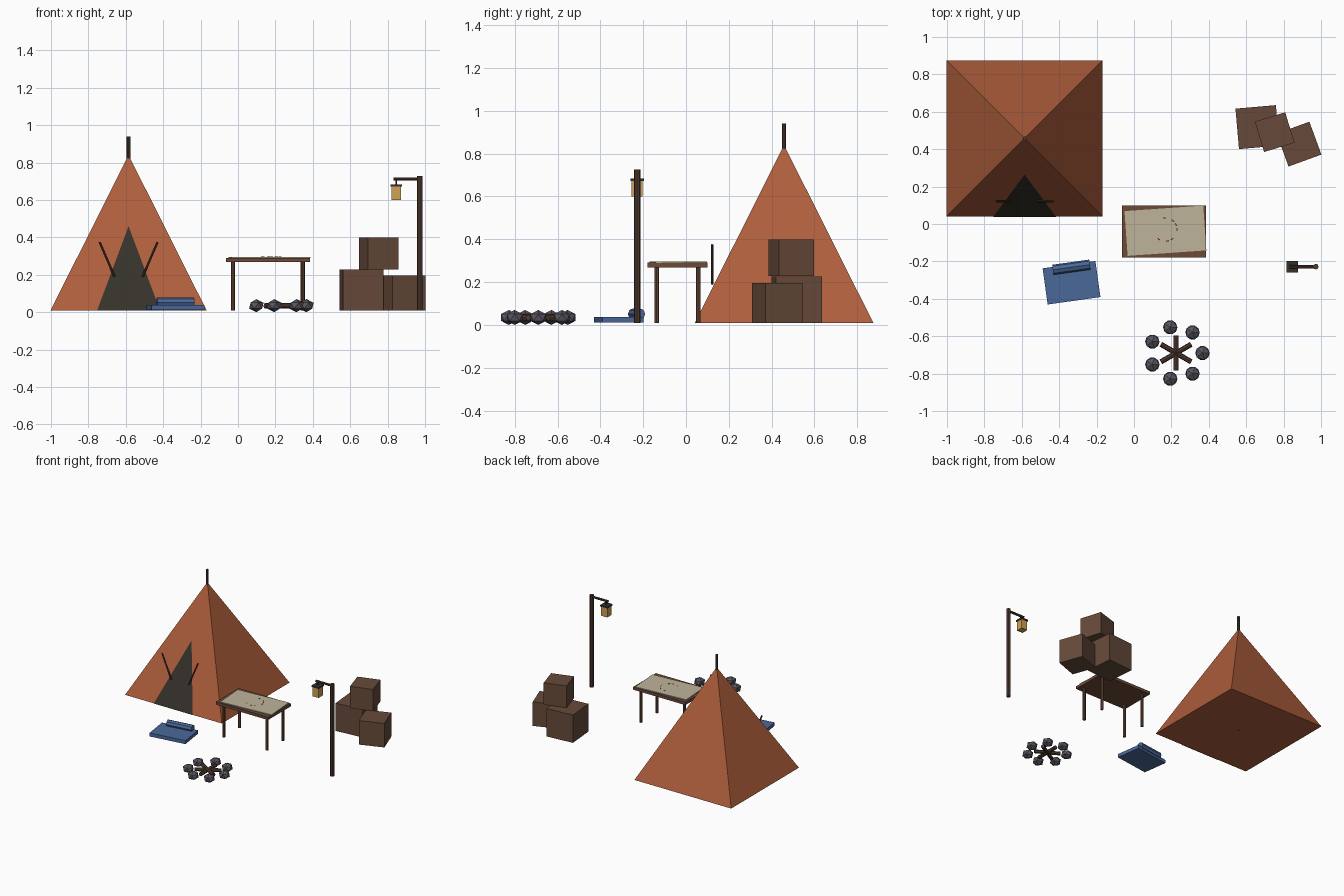
import bpy
import math
from mathutils import Vector

cube = bpy.data.objects.get("Cube")
if cube:
    bpy.data.objects.remove(cube, do_unlink=True)


def material(name, hexcode):
    """Flat material from an sRGB hex code, stored as linear values."""
    srgb = [int(hexcode[i:i + 2], 16) / 255 for i in (0, 2, 4)]
    rgba = [c / 12.92 if c < 0.04 else ((c + 0.055) / 1.055) ** 2.4 for c in srgb] + [1]
    mat = bpy.data.materials.new(name)
    mat.use_nodes = True
    mat.diffuse_color = rgba
    bsdf = next(n for n in mat.node_tree.nodes if n.type == 'BSDF_PRINCIPLED')
    bsdf.inputs["Base Color"].default_value = rgba
    bsdf.inputs["Roughness"].default_value = 0.9
    return mat


CANVAS = material("rust canvas", "AE5E3C")
DARK = material("near black", "36312A")
POST = material("dark wood", "533B30")
TABLE = material("table wood", "6C4A38")
CRATE = material("crate wood", "664A3A")
PAPER = material("parchment", "BFB49B")
BLUE = material("blue cloth", "4A689A")
STONE = material("grey stone", "5A5560")
AMBER = material("amber glass", "D0A254")
INK = material("red ink", "6E2A20")


def finish(name, mat):
    obj = bpy.context.object
    obj.name = name
    obj.data.materials.append(mat)
    return obj


def box(name, mat, loc, size, turn=0):
    bpy.ops.mesh.primitive_cube_add(size=1, location=loc, rotation=(0, 0, math.radians(turn)))
    bpy.context.object.scale = size
    return finish(name, mat)


def rod(name, mat, start, end, radius, sides=8):
    a, b = Vector(start), Vector(end)
    axis = b - a
    bpy.ops.mesh.primitive_cylinder_add(
        vertices=sides, radius=radius, depth=axis.length, location=(a + b) / 2,
        rotation=axis.to_track_quat('Z', 'Y').to_euler())
    return finish(name, mat)


GROUND = 0.01

# Tent: four-sided pyramid with a pole through the peak
tx, ty, half, rise = -0.585, 0.458, 0.417, 0.83
bpy.ops.mesh.primitive_cone_add(vertices=4, radius1=half * math.sqrt(2), depth=rise,
                                location=(tx, ty, GROUND + rise / 2),
                                rotation=(0, 0, math.radians(45)))
finish("tent", CANVAS)
rod("tent_pole", POST, (tx, ty, GROUND), (tx, ty, 0.94), 0.01)

# Tent opening: a triangular plate lying on the front slope
door_w, door_h = 0.168, 0.45
front = ty - half - 0.003
mesh = bpy.data.meshes.new("tent_opening")
mesh.from_pydata([(tx - door_w, front, GROUND), (tx + door_w, front, GROUND),
                  (tx, front + door_h * half / rise, GROUND + door_h)], [], [(0, 1, 2)])
mesh.materials.append(DARK)
door = bpy.data.objects.new("tent_opening", mesh)
bpy.context.collection.objects.link(door)

# Leaning sticks beside the opening
for side, label in ((-1, "right"), (1, "left")):
    rod("flap_stick_" + label, POST, (tx + side * 0.075, 0.122, 0.19),
        (tx + side * 0.155, 0.122, 0.375), 0.006)

# Table with four legs
cx, cy = 0.16, -0.04
box("table_top", TABLE, (cx, cy, 0.28), (0.45, 0.28, 0.022))
for sx in (-1, 1):
    for sy in (-1, 1):
        x, y = cx + sx * 0.186, cy + sy * 0.097
        rod("table_leg", TABLE, (x, y, GROUND), (x, y, 0.272), 0.011)

# Map on the table with a broken ring of ink dashes
box("map_sheet", PAPER, (0.168, -0.036, 0.293), (0.422, 0.24, 0.005), -4 + 8)
for angle in (-80, -55, -125, 0, 25, 50, 95):
    a = math.radians(angle)
    box("map_mark", INK, (0.168 + 0.062 * math.cos(a), -0.03 + 0.062 * math.sin(a), 0.296),
        (0.006, 0.016, 0.002), angle)

# Stacked crates
for label, x, y, base, size, turn in (("large", 0.66, 0.518, GROUND, 0.217, 5),
                                      ("medium", 0.882, 0.427, GROUND, 0.187, 20),
                                      ("top", 0.752, 0.491, 0.229, 0.17, 17)):
    box("crate_" + label, CRATE, (x, y, base + size / 2), (size, size, size), turn)

# Lantern post with arm, hook, cap and glass
px, py, lx = 0.972, -0.228, 0.846
rod("lamp_post", POST, (px, py, GROUND), (px, py, 0.727), 0.015)
rod("lamp_arm", POST, (lx - 0.015, py, 0.712), (px, py, 0.712), 0.009)
rod("lantern_hook", DARK, (lx, py, 0.68), (lx, py, 0.71), 0.005)
box("lantern_glass", AMBER, (lx, py, 0.637), (0.052, 0.052, 0.075))
box("lantern_cap", DARK, (lx, py, 0.678), (0.062, 0.062, 0.012))

# Sleeping mat with a rolled pillow at the back
box("sleeping_mat", BLUE, (-0.334, -0.314, 0.0245), (0.285, 0.195, 0.027), 8)
roll = Vector((math.cos(math.radians(8)), math.sin(math.radians(8)), 0)) * 0.1
mid = Vector((-0.335, -0.231, 0.051))
rod("pillow_roll", BLUE, mid - roll, mid + roll, 0.027)

# Campfire: ring of seven stones around three crossed logs
fx, fy = 0.225, -0.69
for i in range(7):
    a = math.tau * i / 7
    bpy.ops.mesh.primitive_ico_sphere_add(
        subdivisions=1, radius=1,
        location=(fx + 0.141 * math.cos(a), fy + 0.141 * math.sin(a), 0.035))
    bpy.context.object.scale = (0.043, 0.043, 0.035)
    finish("fire_stone", STONE)
for angle in (30, 90, 150):
    a = math.radians(angle)
    dx, dy = 0.094 * math.cos(a), 0.094 * math.sin(a)
    rod("fire_log", POST, (fx - dx, fy - dy, 0.034), (fx + dx, fy + dy, 0.034), 0.014)
